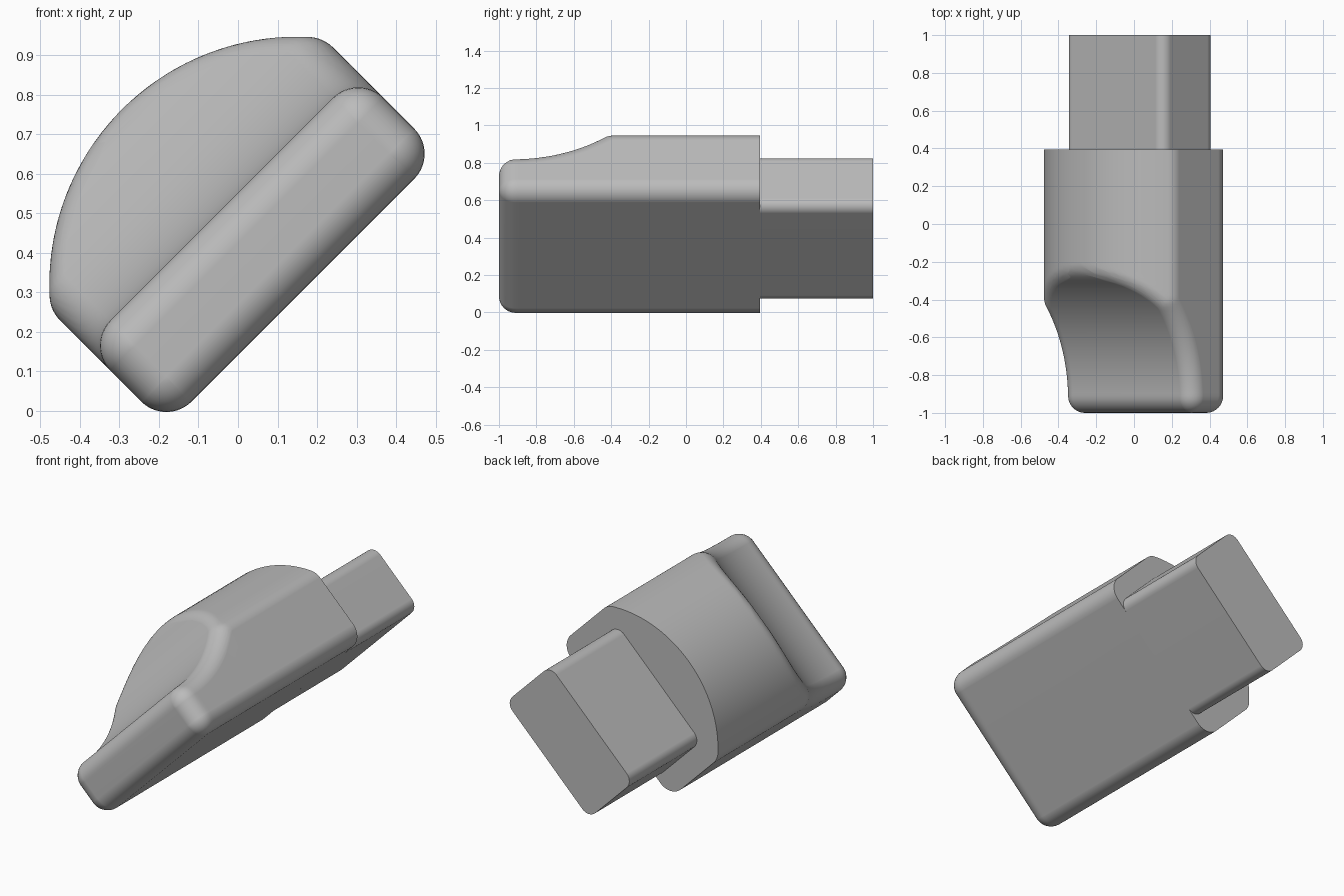
import bpy, bmesh, math
from mathutils import Matrix

if "Cube" in bpy.data.objects:
    bpy.data.objects.remove(bpy.data.objects["Cube"])

grey = bpy.data.materials.new("plain grey")
colour = (0.5, 0.5, 0.5, 1)
grey.use_nodes = True
grey.diffuse_color = colour
grey.node_tree.nodes["Principled BSDF"].inputs["Base Color"].default_value = colour

# Everything is built upright (x across, z up from the base), then tilted
CENTRE, BASE = 0.332, 0.10
TILT = Matrix.Rotation(math.radians(-45), 4, 'Y') @ Matrix.Translation((CENTRE, 0, BASE))


def finish(name, bm):
    bmesh.ops.recalc_face_normals(bm, faces=bm.faces)
    bm.transform(TILT)
    mesh = bpy.data.meshes.new(name)
    bm.to_mesh(mesh)
    bm.free()
    mesh.materials.append(grey)
    obj = bpy.data.objects.new(name, mesh)
    bpy.context.collection.objects.link(obj)
    bpy.ops.object.select_all(action='DESELECT')
    obj.select_set(True)
    bpy.context.view_layer.objects.active = obj
    bpy.ops.object.shade_smooth_by_angle(angle=math.radians(35))
    weighted = obj.modifiers.new("weighted normals", 'WEIGHTED_NORMAL')
    weighted.keep_sharp = True


# Body dimensions
FRONT, BACK = -1.0, 0.395
HALF, FILLET = 0.488, 0.09
DOME_R, DOME_Z = 0.627, 0.02
SCOOP_R, SCOOP_Y, SLAB = 0.80, -0.93, 0.29


def core_corners(y):
    """Corners of the body section shrunk by the fillet radius."""
    a, rad, low = HALF - FILLET, DOME_R - FILLET, FILLET
    reach = max(0, y - SCOOP_Y)
    big = SCOOP_R + FILLET
    cap = DOME_Z + rad
    if reach < big:
        cap = min(cap, SLAB + SCOOP_R - math.sqrt(big ** 2 - reach ** 2))
    shoulder = min(cap, DOME_Z + math.sqrt(rad ** 2 - a ** 2))
    crest = min(a, math.sqrt(max(0, rad ** 2 - (cap - DOME_Z) ** 2)))
    pts = [(s * x, z) for s in (-1, 1) for x, z in ((a, low), (a, shoulder), (crest, cap))]
    return pts, a, rad, cap


def section(y, count=128, steps=40):
    """Outline at y: the shrunken body swollen again by a fillet ball."""
    cores = []
    for i in range(steps + 1):
        yy = max(FRONT + FILLET, y + FILLET * math.sin(math.pi * (i / steps - 0.5)))
        swell = math.sqrt(max(0, FILLET ** 2 - (yy - y) ** 2))
        cores.append((swell, core_corners(yy)))
    outline = []
    for k in range(count):
        t = 2 * math.pi * (k + 0.5) / count
        nx, nz = math.cos(t), math.sin(t)
        best = None
        for swell, (pts, a, rad, cap) in cores:
            x, z = rad * nx, DOME_Z + rad * nz
            options = pts + [(x, z)] if abs(x) <= a and FILLET < z <= cap else pts
            for px, pz in options:
                h = px * nx + pz * nz + swell
                if best is None or h > best[0] + 1e-9:
                    best = (h, px + swell * nx, pz + swell * nz)
        outline.append((best[1], y, best[2]))
    return outline


# Body: domed block with a scooped front, lofted along its length
stations = [FRONT + FILLET * (1 - math.cos(math.pi / 2 * i / 8)) for i in range(8)]
stations += [-0.91 + 0.71 * i / 44 for i in range(45)] + [BACK]
bm = bmesh.new()
rings = [[bm.verts.new(p) for p in section(y)] for y in stations]
for r0, r1 in zip(rings, rings[1:]):
    for i in range(len(r0)):
        j = (i + 1) % len(r0)
        bm.faces.new((r0[i], r0[j], r1[j], r1[i]))
bm.faces.new(rings[0])
bm.faces.new(rings[-1])
bmesh.ops.remove_doubles(bm, verts=bm.verts, dist=1e-5)
finish("scooped_body", bm)

# Rear stem: bar rounded along its long edges, flush with the base
LENGTH, WIDTH, HEIGHT = 1 - BACK, 0.736, 0.392
bm = bmesh.new()
place = Matrix.Translation((0.007, BACK + LENGTH / 2, HEIGHT / 2))
bmesh.ops.create_cube(bm, size=1, matrix=place @ Matrix.Diagonal((WIDTH, LENGTH, HEIGHT, 1)))
long_edges = [e for e in bm.edges if abs(e.verts[0].co.y - e.verts[1].co.y) > 0.1]
bmesh.ops.bevel(bm, geom=long_edges, offset=0.057, segments=8, profile=0.5, affect='EDGES')
finish("rear_stem", bm)
